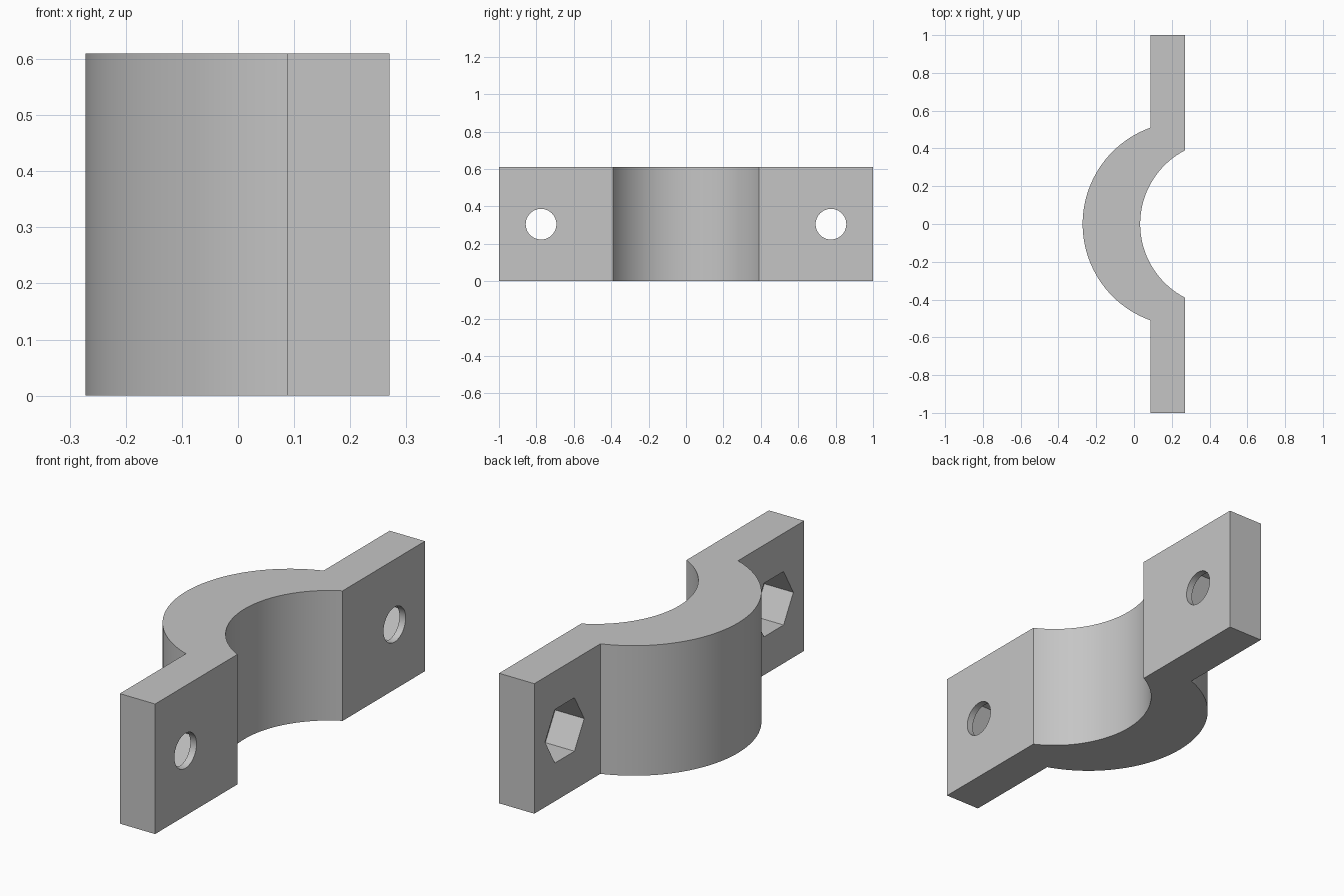
import bpy
import bmesh
from math import atan2, cos, sin, pi, hypot

cube = bpy.data.objects.get("Cube")
if cube:
    bpy.data.objects.remove(cube, do_unlink=True)

HEIGHT = 0.61
FACE_X = 0.27      # mating face of the clamp
BACK_X = 0.087     # back of the bolt flanges
LIP = 0.032        # material left under the nut pocket
BOLT_Y = 0.775

grey = bpy.data.materials.new("light grey")
grey.use_nodes = True
colour = (0.56, 0.56, 0.56, 1)
grey.diffuse_color = colour
grey.node_tree.nodes["Principled BSDF"].inputs["Base Color"].default_value = colour


def arc(centre_x, start, sides):
    """Points bulging to -x, from the start point to its mirror across y = 0."""
    dx, dy = start[0] - centre_x, start[1]
    radius, a = hypot(dx, dy), atan2(dy, dx)
    sweep = 2 * (pi - a)
    return [(centre_x + radius * cos(a + sweep * i / sides),
             radius * sin(a + sweep * i / sides)) for i in range(sides + 1)]


# Half-ring with two flanges, extruded upwards
outer = arc(FACE_X, (BACK_X, 0.51), 64)
inner = arc(0.472, (FACE_X, 0.39), 64)
profile = ([(FACE_X, 1), (BACK_X, 1)] + outer
           + [(BACK_X, -1), (FACE_X, -1)] + inner[::-1])
bm = bmesh.new()
base = bm.faces.new([bm.verts.new((x, y, 0)) for x, y in profile])
top = bmesh.ops.extrude_face_region(bm, geom=[base])["geom"]
bmesh.ops.translate(bm, vec=(0, 0, HEIGHT),
                    verts=[v for v in top if isinstance(v, bmesh.types.BMVert)])
bmesh.ops.recalc_face_normals(bm, faces=bm.faces)
mesh = bpy.data.meshes.new("clamp_half")
bm.to_mesh(mesh)
bm.free()
mesh.materials.append(grey)
clamp = bpy.data.objects.new("clamp_half", mesh)
bpy.context.collection.objects.link(clamp)
bpy.context.view_layer.objects.active = clamp


def drill(name, sides, radius, x0, x1, y):
    """Cut a prism running along x out of the clamp."""
    bpy.ops.mesh.primitive_cylinder_add(
        vertices=sides, radius=radius, depth=x1 - x0,
        location=((x0 + x1) / 2, y, HEIGHT / 2), rotation=(0, pi / 2, 0))
    cutter = bpy.context.object
    cutter.name = name
    cutter.hide_render = True
    cutter.data.materials.append(grey)
    mod = clamp.modifiers.new(name, "BOOLEAN")
    mod.operation = "DIFFERENCE"
    mod.solver = "EXACT"
    mod.object = cutter
    bpy.context.view_layer.objects.active = clamp
    bpy.ops.object.modifier_apply(modifier=mod.name)
    bpy.data.objects.remove(cutter, do_unlink=True)


# Bolt holes and hexagonal nut pockets
for side in (-1, 1):
    drill("bolt_hole", 48, 0.082, 0, 0.4, side * BOLT_Y)
    drill("nut_pocket", 6, 0.145, 0, FACE_X - LIP, side * BOLT_Y)

bpy.ops.object.select_all(action="DESELECT")
clamp.select_set(True)
bpy.context.view_layer.objects.active = clamp
bpy.ops.object.shade_smooth_by_angle(angle=pi / 6)
